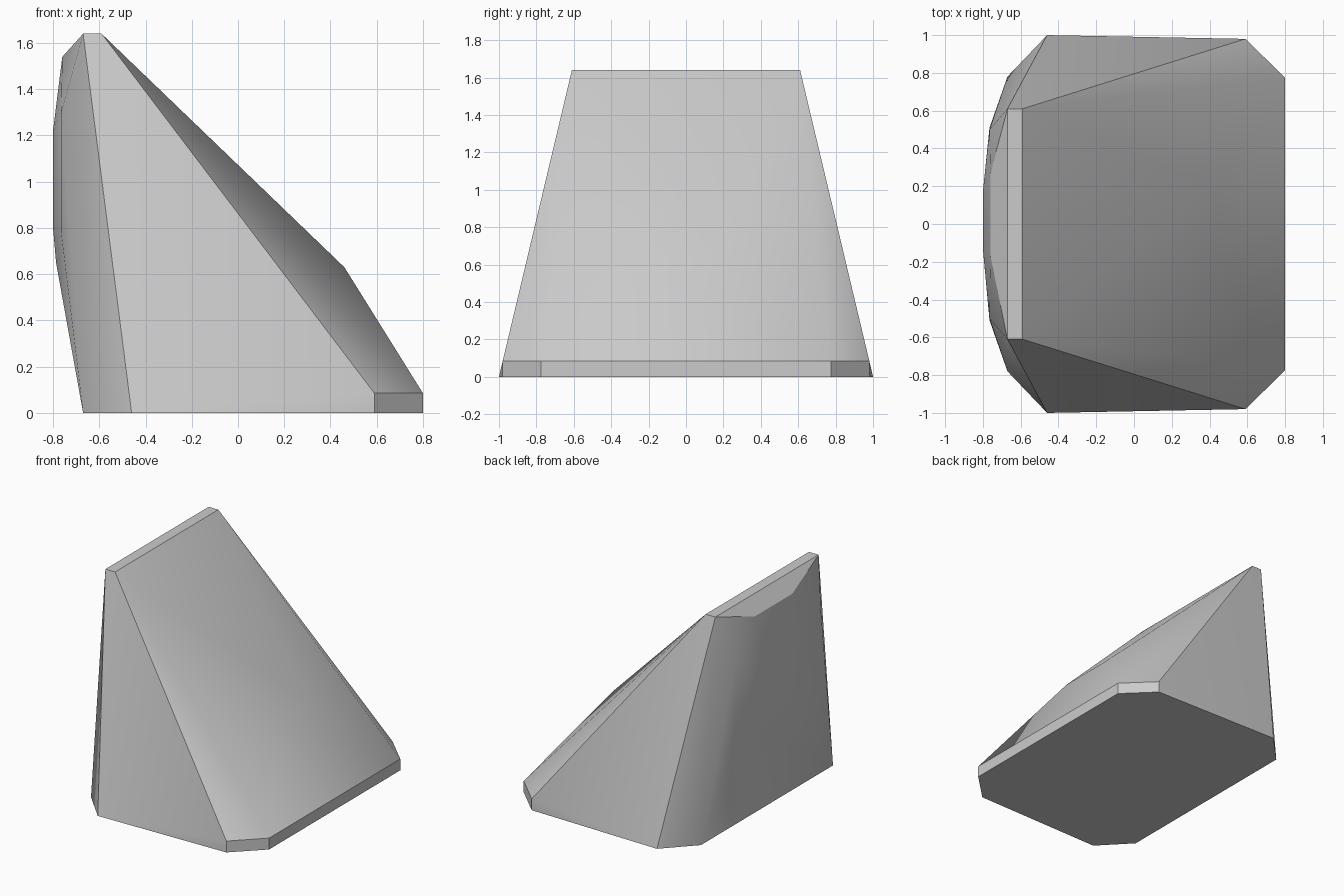
import bpy
import bmesh
import math

cube = bpy.data.objects.get("Cube")
if cube:
    bpy.data.objects.remove(cube, do_unlink=True)


def make_material(name, colour):
    material = bpy.data.materials.new(name)
    material.use_nodes = True
    material.diffuse_color = colour
    material.node_tree.nodes["Principled BSDF"].inputs["Base Color"].default_value = colour
    return material


def both_sides(points, shift=0.0):
    """Repeat each point on the front and the back half."""
    return [(x, shift + side * y, z) for x, y, z in points for side in (-1, 1)]


# Eight-sided footprint with a low vertical rim at its right end
footprint = both_sides([(-0.67, 0.78, 0), (-0.46, 1.0, 0), (0.59, 0.98, 0), (0.80, 0.775, 0)])
rim = both_sides([(0.59, 0.98, 0.085), (0.80, 0.775, 0.085)])

# Narrow ridge along the top
ridge = both_sides([(-0.67, 0.61, 1.64), (-0.59, 0.61, 1.64)])

# Shallow swelling of the long slope
slope_bulge = both_sides([(0.46, 0.2, 0.63)])

# Rounded upright wall and the bevel under the ridge
wall_bulge = both_sides([(-0.765, 0.51, 0.78), (-0.765, 0.5, 1.3)])
wall_bulge += both_sides([(-0.76, 0.22, 1.54)], 0.05)
wall_bulge += both_sides([(-0.80, 0.15, 1.22), (-0.80, 0.15, 0.8), (-0.787, 0.2, 0.65)], 0.02)

# Solid body wrapped around all the corner points
bm = bmesh.new()
for point in footprint + rim + ridge + slope_bulge + wall_bulge:
    bm.verts.new(point)
hull = bmesh.ops.convex_hull(bm, input=bm.verts)
unused = {v for v in hull["geom_interior"] + hull["geom_unused"]
          if isinstance(v, bmesh.types.BMVert) and not v.link_faces}
bmesh.ops.delete(bm, geom=list(unused), context="VERTS")
bmesh.ops.dissolve_limit(bm, angle_limit=math.radians(0.5), verts=bm.verts, edges=bm.edges)
bmesh.ops.recalc_face_normals(bm, faces=bm.faces)

mesh = bpy.data.meshes.new("wedge_body")
bm.to_mesh(mesh)
bm.free()
mesh.materials.append(make_material("light_grey", (0.6, 0.6, 0.6, 1)))

body = bpy.data.objects.new("wedge_body", mesh)
bpy.context.collection.objects.link(body)
bpy.ops.object.select_all(action="DESELECT")
body.select_set(True)
bpy.context.view_layer.objects.active = body
bpy.ops.object.shade_smooth_by_angle(angle=math.radians(30))
